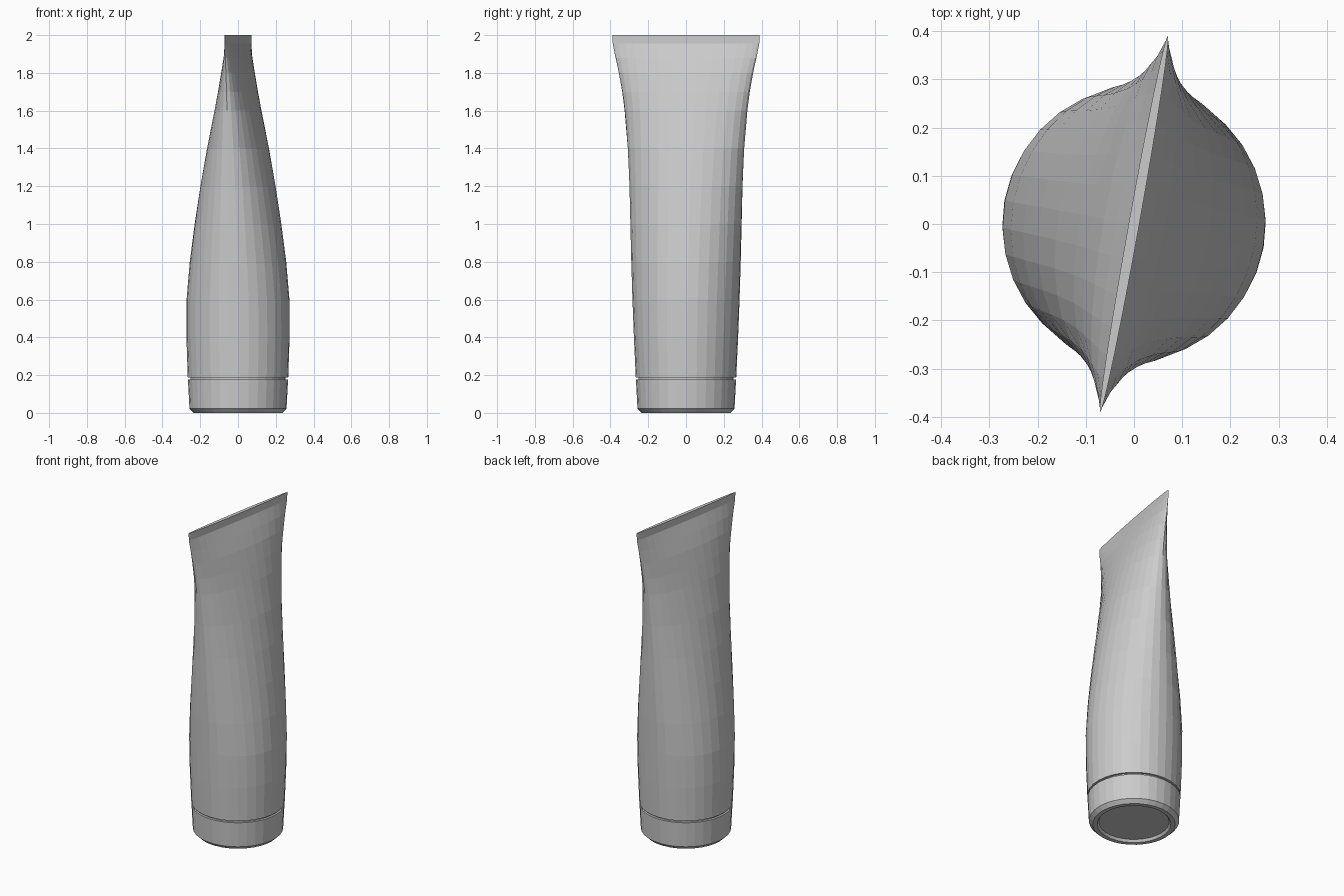
import bpy, bmesh, math

SIDES = 32
TILT = math.radians(-10.2)   # the flattened end is turned slightly about z

cube = bpy.data.objects.get("Cube")
if cube:
    bpy.data.objects.remove(cube, do_unlink=True)

grey = bpy.data.materials.new("soft grey")
grey.use_nodes = True
grey.diffuse_color = (0.6, 0.6, 0.6, 1)
grey.node_tree.nodes["Principled BSDF"].inputs["Base Color"].default_value = (0.6, 0.6, 0.6, 1)


def loft(name, sections):
    """Skin a stack of ellipses given as (height, half thickness, half width)."""
    bm = bmesh.new()
    rings = []
    for z, thick, wide in sections:
        ring = []
        for i in range(SIDES):
            t = 2 * math.pi * i / SIDES
            # Counter-rotate the sampling so round sections stay aligned
            u, v = thick * math.cos(t), wide * math.sin(t)
            ring.append(bm.verts.new((u * math.cos(TILT) - v * math.sin(TILT),
                                      u * math.sin(TILT) + v * math.cos(TILT), z)))
        rings.append(ring)
    for low, high in zip(rings, rings[1:]):
        for i in range(SIDES):
            j = (i + 1) % SIDES
            bm.faces.new((low[i], low[j], high[j], high[i]))
    bm.faces.new(rings[0][::-1])
    bm.faces.new(rings[-1])
    bmesh.ops.recalc_face_normals(bm, faces=bm.faces)
    mesh = bpy.data.meshes.new(name)
    bm.to_mesh(mesh)
    bm.free()
    mesh.materials.append(grey)
    obj = bpy.data.objects.new(name, mesh)
    bpy.context.collection.objects.link(obj)
    return obj


def lathe(name, profile):
    """Round part from (height, radius) pairs."""
    return loft(name, [(z, r, r) for z, r in profile])


# Cap with chamfered foot and shallow recess underneath
lathe("cap", [(0.015, 0.2), (0.0, 0.21), (0.0, 0.235), (0.022, 0.257),
              (0.176, 0.265), (0.176, 0.24)])

# Narrow neck that shows as the groove above the cap
lathe("neck", [(0.16, 0.252), (0.2, 0.252)])

# Squeezable body, round at the bottom and pressed flat at the top
loft("tube_body", [
    (0.188, 0.266, 0.266), (0.4, 0.273, 0.276), (0.6, 0.272, 0.284),
    (0.8, 0.254, 0.291), (1.0, 0.227, 0.297), (1.2, 0.195, 0.303),
    (1.4, 0.157, 0.313), (1.6, 0.112, 0.33), (1.7, 0.088, 0.343),
    (1.8, 0.063, 0.361), (1.88, 0.037, 0.379), (1.955, 0.011, 0.394)])

# Sealed flat crimp along the top edge
loft("crimped_end", [(1.955, 0.011, 0.394), (2.0, 0.011, 0.396)])
